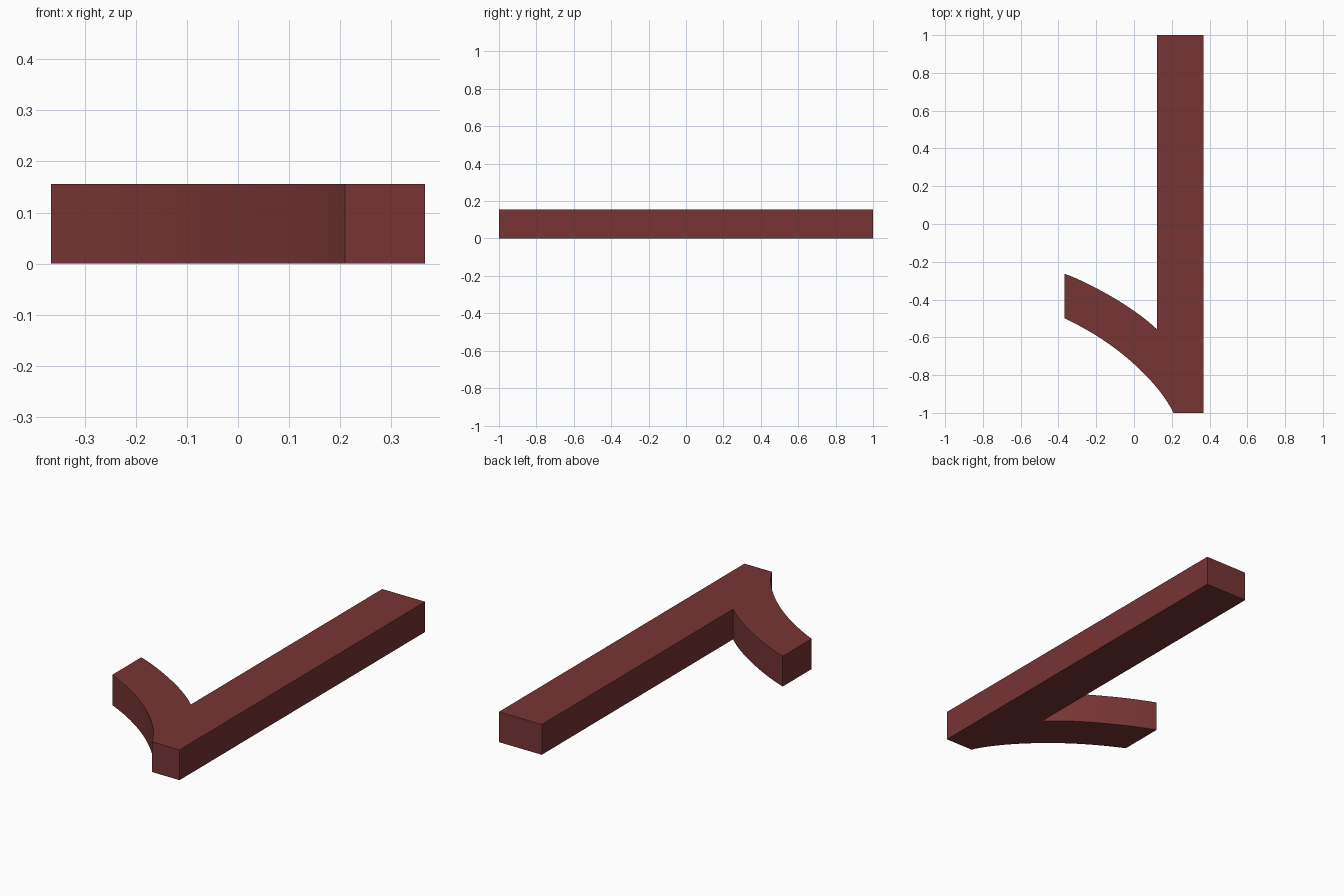
import bpy, bmesh
from mathutils import Vector

if "Cube" in bpy.data.objects:
    bpy.data.objects.remove(bpy.data.objects["Cube"])

HEIGHT = 0.156
SCALE = 2 / 1472      # profile units to model units
STEPS = 12            # segments per curve span


def quad(a, c, b):
    """Points on a quadratic curve, leaving out its start."""
    a, c, b = Vector(a), Vector(c), Vector(b)
    return [a * (1 - t) ** 2 + c * 2 * t * (1 - t) + b * t * t
            for t in (i / STEPS for i in range(1, STEPS + 1))]


# Outline: straight bar, then inner and outer curves of the branch
profile = [Vector((763, 0)), Vector((583, 0)), Vector((583, 1147))]
profile += quad((583, 1147), (518, 1085), (412.5, 1023))
profile += quad((412.5, 1023), (307, 961), (223, 930))
profile += [Vector((223, 1104))]
profile += quad((223, 1104), (374, 1175), (487, 1276))
profile += quad((487, 1276), (600, 1377), (647, 1472))
profile += [Vector((763, 1472))]

# Extrude the outline upwards
bm = bmesh.new()
verts = [bm.verts.new(((p.x - 493) * SCALE, 1 - p.y * SCALE, 0)) for p in profile]
base = bm.faces.new(verts)
result = bmesh.ops.extrude_face_region(bm, geom=[base], use_keep_orig=True)
top = [g for g in result["geom"] if isinstance(g, bmesh.types.BMVert)]
bmesh.ops.translate(bm, verts=top, vec=(0, 0, HEIGHT))
bmesh.ops.recalc_face_normals(bm, faces=bm.faces)
mesh = bpy.data.meshes.new("branched_bar")
bm.to_mesh(mesh)
bm.free()

# Dark red colour
red = bpy.data.materials.new("dark red")
red.diffuse_color = (0.185, 0.035, 0.035, 1)
red.use_nodes = True
red.node_tree.nodes["Principled BSDF"].inputs["Base Color"].default_value = red.diffuse_color
mesh.materials.append(red)

bar = bpy.data.objects.new("branched_bar", mesh)
bpy.context.collection.objects.link(bar)
bpy.context.view_layer.objects.active = bar
bar.select_set(True)
bpy.ops.object.shade_smooth_by_angle()
